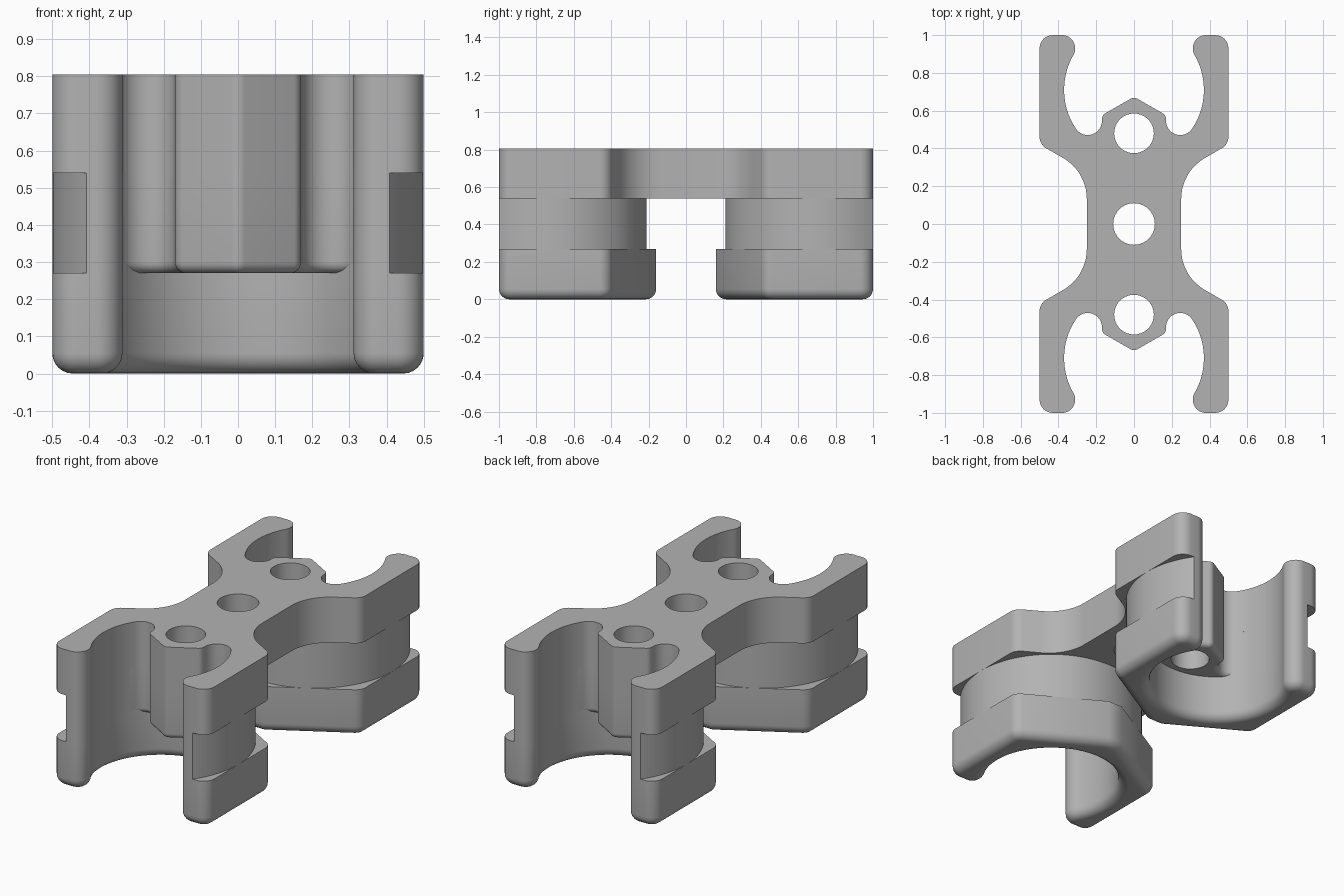
import bpy, bmesh
from math import radians, degrees, sin, cos, tan, pi, atan2, sqrt
from mathutils import Vector

if "Cube" in bpy.data.objects:
    bpy.data.objects.remove(bpy.data.objects["Cube"])

grey = bpy.data.materials.new("plain_grey")
grey.use_nodes = True
grey.diffuse_color = (0.45, 0.45, 0.45, 1)
grey.node_tree.nodes["Principled BSDF"].inputs["Base Color"].default_value = (0.45, 0.45, 0.45, 1)

# Main sizes
FOOT, GROOVE, TOP = 0.27, 0.54, 0.805
CLIP = Vector((0, 0.71))      # centre of the clip bore
BORE, OUTER = 0.37, 0.5
LIP, EDGE = 0.07, 0.07        # radii of the lip and the outer corners
BOLT = Vector((0, 0.48))      # centre of the bolt post


def arc(c, r, a0, a1, n):
    return [Vector((c[0] + r * cos(radians(a0 + (a1 - a0) * i / n)),
                    c[1] + r * sin(radians(a0 + (a1 - a0) * i / n)))) for i in range(n + 1)]


def round_corner(a, p, b, r, n=8):
    a, p, b = Vector(a), Vector(p), Vector(b)
    u, v = (a - p).normalized(), (b - p).normalized()
    half = u.angle(v) / 2
    c = p + (u + v).normalized() * r / sin(half)
    s, e = p + u * r / tan(half) - c, p + v * r / tan(half) - c
    return [c + s.lerp(e, i / n).normalized() * r for i in range(n + 1)]


def flip(points, sx, sy):
    return [Vector((p.x * sx, p.y * sy)) for p in points]


def mirror_x(half):
    return half + flip(half[::-1], -1, 1)


def clean(points):
    """Drop doubled points and wind counter-clockwise."""
    out = [p for i, p in enumerate(points) if (p - points[i - 1]).length > 1e-5]
    area = sum(out[i - 1].cross(p) for i, p in enumerate(out))
    return out if area > 0 else out[::-1]


def inset(points, d):
    out = []
    for i, p in enumerate(points):
        e1 = (p - points[i - 1]).normalized()
        e2 = (points[(i + 1) % len(points)] - p).normalized()
        n1, n2 = Vector((-e1.y, e1.x)), Vector((-e2.y, e2.x))
        m = (n1 + n2).normalized()
        out.append(p + m * (d / max(m.dot(n1), 0.3)))
    return out


parts = []


def prism(name, outline, z0, z1, holes=(), fillet=0.0, steps=6):
    """Extrude an outline with holes; round its lower rim by the fillet."""
    bm = bmesh.new()
    caps = ([], [])
    for k, loop in enumerate([outline, *holes]):
        loop = clean(loop)
        levels = [(loop, z0), (loop, z1)]
        if fillet and k == 0:
            turns = [pi / 2 * i / steps for i in range(steps + 1)]
            levels = [(inset(loop, fillet * (1 - sin(t))), z0 + fillet * (1 - cos(t)))
                      for t in turns] + [(loop, z1)]
        rings = [[bm.verts.new((p.x, p.y, z)) for p in pts] for pts, z in levels]
        for low, high in zip(rings, rings[1:]):
            for i in range(len(low)):
                bm.faces.new((low[i - 1], low[i], high[i], high[i - 1]))
        for cap, ring in zip(caps, (rings[0], rings[-1])):
            cap += [bm.edges.get((ring[i - 1], ring[i])) for i in range(len(ring))]
    for cap in caps:
        bmesh.ops.triangle_fill(bm, use_beauty=True, edges=cap, normal=(0, 0, 1))
    bmesh.ops.recalc_face_normals(bm, faces=bm.faces)
    mesh = bpy.data.meshes.new(name)
    bm.to_mesh(mesh)
    bm.free()
    mesh.materials.append(grey)
    ob = bpy.data.objects.new(name, mesh)
    bpy.context.collection.objects.link(ob)
    parts.append(ob)


# Lip that is tangent to the bore and to the open end
lip_y = 1 - LIP
lip_c = Vector((sqrt((BORE + LIP) ** 2 - (lip_y - CLIP.y) ** 2), lip_y))
lip_angle = degrees(atan2(lip_y - CLIP.y, lip_c.x))
lip = arc(lip_c, LIP, lip_angle + 180, 90, 16)
bore_half = arc(CLIP, BORE, -90, lip_angle, 36)

# Outer side: rounded end corner, then the hexagon corner and its slope
end_corner = arc((OUTER - EDGE, 1 - EDGE), EDGE, 90, 0, 8)
hex_corner = Vector((OUTER, CLIP.y - OUTER / sqrt(3)))


def on_slope(x):
    return Vector((x, hex_corner.y - (OUTER - x) / sqrt(3)))


side = end_corner + round_corner((OUTER, 1), hex_corner, on_slope(0), EDGE)

# Relief pocket beside the bolt post, tangent inside the bore
pocket_c, pocket_r = Vector((0.245, 0.546)), 0.075
pocket_angle = degrees(atan2(pocket_c.y - CLIP.y, pocket_c.x))
pocket = arc(pocket_c, pocket_r, -180, pocket_angle, 18)
post_tip, post_corner = Vector((0, 0.673)), Vector((0.168, 0.577))
tip_round = round_corner(flip([post_corner], -1, 1)[0], post_tip, post_corner, 0.035)
nose = [p for p in tip_round if p.x > -1e-6]
nose += round_corner(post_tip, post_corner, (0.17, 0.546), 0.035) + pocket

# Top plate: one quarter, mirrored both ways
waist = 0.25
quarter = nose + arc(CLIP, BORE, pocket_angle, lip_angle, 20) + lip + side
quarter += round_corner(hex_corner, on_slope(waist), (waist, 0), 0.25, 14)
right_half = quarter + flip(quarter[::-1], 1, -1)
plate = right_half + flip(right_half[::-1], -1, 1)
bolt_hole = arc(BOLT, 0.105, 0, 360, 40)
prism("top_plate", plate, GROOVE, TOP,
      [arc((0, 0), 0.11, 0, 360, 40), bolt_hole, flip(bolt_hole, 1, -1)])

# Clip halves at both ends
rim_angle = degrees(atan2(1 - CLIP.y, sqrt(OUTER ** 2 - (1 - CLIP.y) ** 2)))
ring = mirror_x(bore_half + lip + arc(CLIP, OUTER, rim_angle, -90, 40))
foot = mirror_x(bore_half + lip + side + [on_slope(0.047)])
root = [CLIP + Vector((cos(radians(-15)), sin(radians(-15)))) * 0.385]
post = mirror_x(nose + root + arc(CLIP, 0.46, -15, -90, 20))

for label, s in (("front", -1), ("back", 1)):
    prism(label + "_groove_ring", flip(ring, 1, s), FOOT, GROOVE)
    prism(label + "_clip_foot", flip(foot, 1, s), 0, FOOT, fillet=0.055)
    prism(label + "_bolt_post", flip(post, 1, s), FOOT, GROOVE,
          [flip(bolt_hole, 1, s)], fillet=0.03)

# Smooth shading with sharp edges kept
bpy.ops.object.select_all(action="DESELECT")
for ob in parts:
    ob.select_set(True)
bpy.context.view_layer.objects.active = parts[0]
bpy.ops.object.shade_smooth_by_angle(angle=radians(30))
